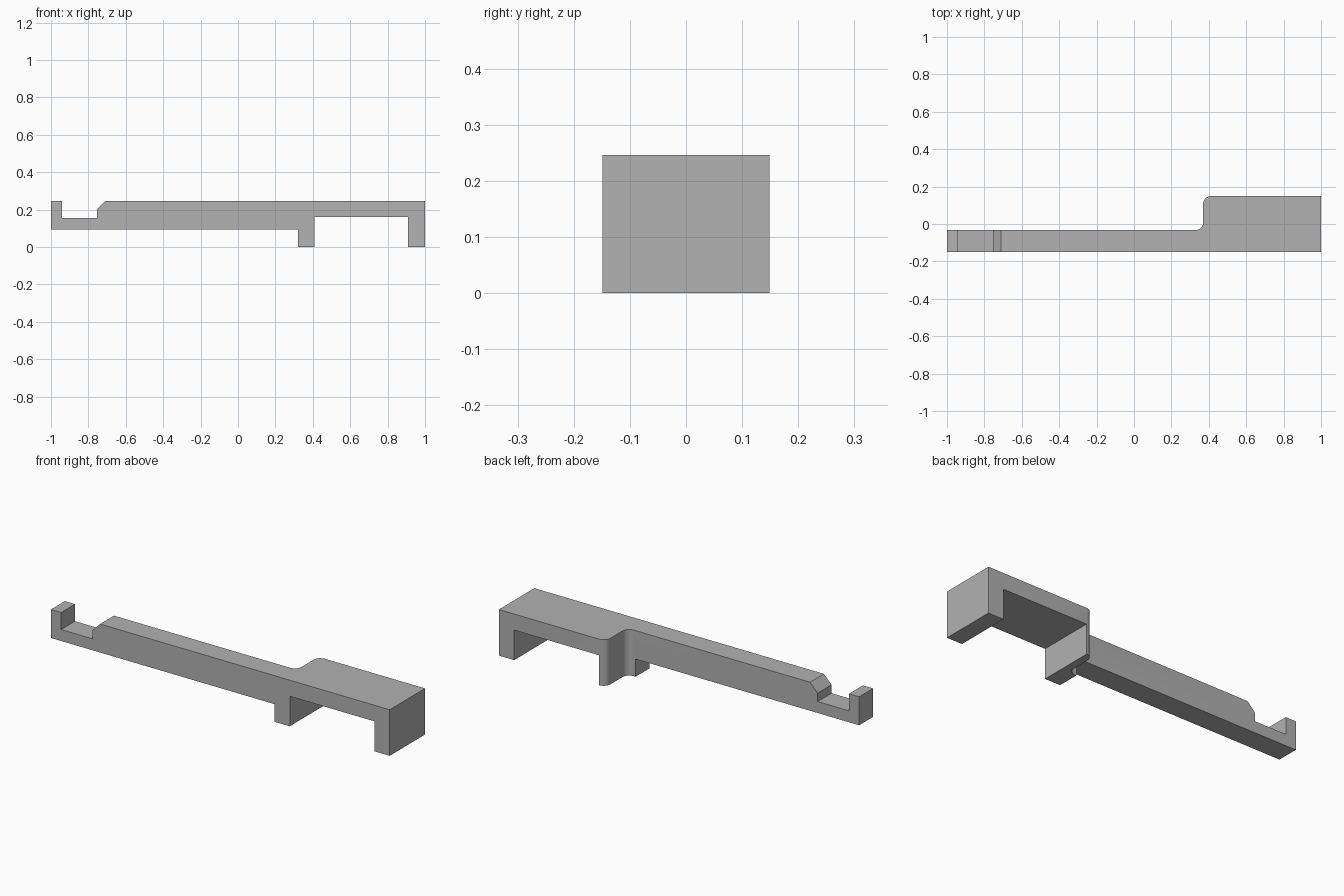
import bpy
import bmesh
import math
from mathutils import Vector

default = bpy.data.objects.get("Cube")
if default:
    bpy.data.objects.remove(default, do_unlink=True)

HALF_DEPTH, TOP = 0.149, 0.246

grey = bpy.data.materials.new("mid grey")
grey.use_nodes = True
colour = (0.445, 0.445, 0.445, 1)
grey.diffuse_color = colour
grey.node_tree.nodes["Principled BSDF"].inputs["Base Color"].default_value = colour


def prism(name, outline, direction):
    """Solid made by sweeping a closed outline along a direction."""
    bm = bmesh.new()
    face = bm.faces.new([bm.verts.new(p) for p in outline])
    swept = bmesh.ops.extrude_face_region(bm, geom=[face])
    moved = [v for v in swept["geom"] if isinstance(v, bmesh.types.BMVert)]
    bmesh.ops.translate(bm, verts=moved, vec=Vector(direction))
    bmesh.ops.recalc_face_normals(bm, faces=bm.faces)
    mesh = bpy.data.meshes.new(name)
    bm.to_mesh(mesh)
    bm.free()
    mesh.materials.append(grey)
    obj = bpy.data.objects.new(name, mesh)
    bpy.context.scene.collection.objects.link(obj)
    return obj


def arc(cx, cy, radius, start, end, steps=10):
    """Points along an arc, angles in degrees."""
    angles = [math.radians(start + (end - start) * i / steps) for i in range(steps + 1)]
    return [(cx + radius * math.cos(a), cy + radius * math.sin(a)) for a in angles]


# Side profile: hook end, chamfered notch, long arm and two legs
profile = [(-1, 0.094), (0.32, 0.094), (0.32, 0), (0.41, 0), (0.41, 0.16),
           (0.91, 0.16), (0.91, 0), (1, 0), (1, TOP), (-0.71, TOP),
           (-0.755, 0.2), (-0.755, 0.155), (-0.94, 0.155), (-0.94, TOP), (-1, TOP)]
latch = prism("latch_arm", [(x, -HALF_DEPTH, z) for x, z in profile],
              (0, 2 * HALF_DEPTH, 0))

# Plan shape: narrow arm blending into the wide block with two rounded corners
STEP_X, ARM_BACK, R = 0.37, -0.032, 0.04
over = 0.1
plan = [(-1 - over, -HALF_DEPTH - over), (1 + over, -HALF_DEPTH - over),
        (1 + over, HALF_DEPTH)]
plan += arc(STEP_X + R, HALF_DEPTH - R, R, 90, 180)
plan += arc(STEP_X - R, ARM_BACK + R, R, 0, -90)
plan += [(-1 - over, ARM_BACK)]
cutter = prism("plan_cutter", [(x, y, -over) for x, y in plan], (0, 0, TOP + 2 * over))
cutter.hide_render = True

# Keep only the volume shared by both shapes
cut = latch.modifiers.new("plan_cut", "BOOLEAN")
cut.operation = "INTERSECT"
cut.solver = "EXACT"
cut.object = cutter
bpy.context.view_layer.objects.active = latch
latch.select_set(True)
bpy.ops.object.modifier_apply(modifier=cut.name)
bpy.data.objects.remove(cutter, do_unlink=True)

# Smooth the rounded corners, keep the edges crisp
bpy.ops.object.shade_smooth_by_angle(angle=math.radians(30))
